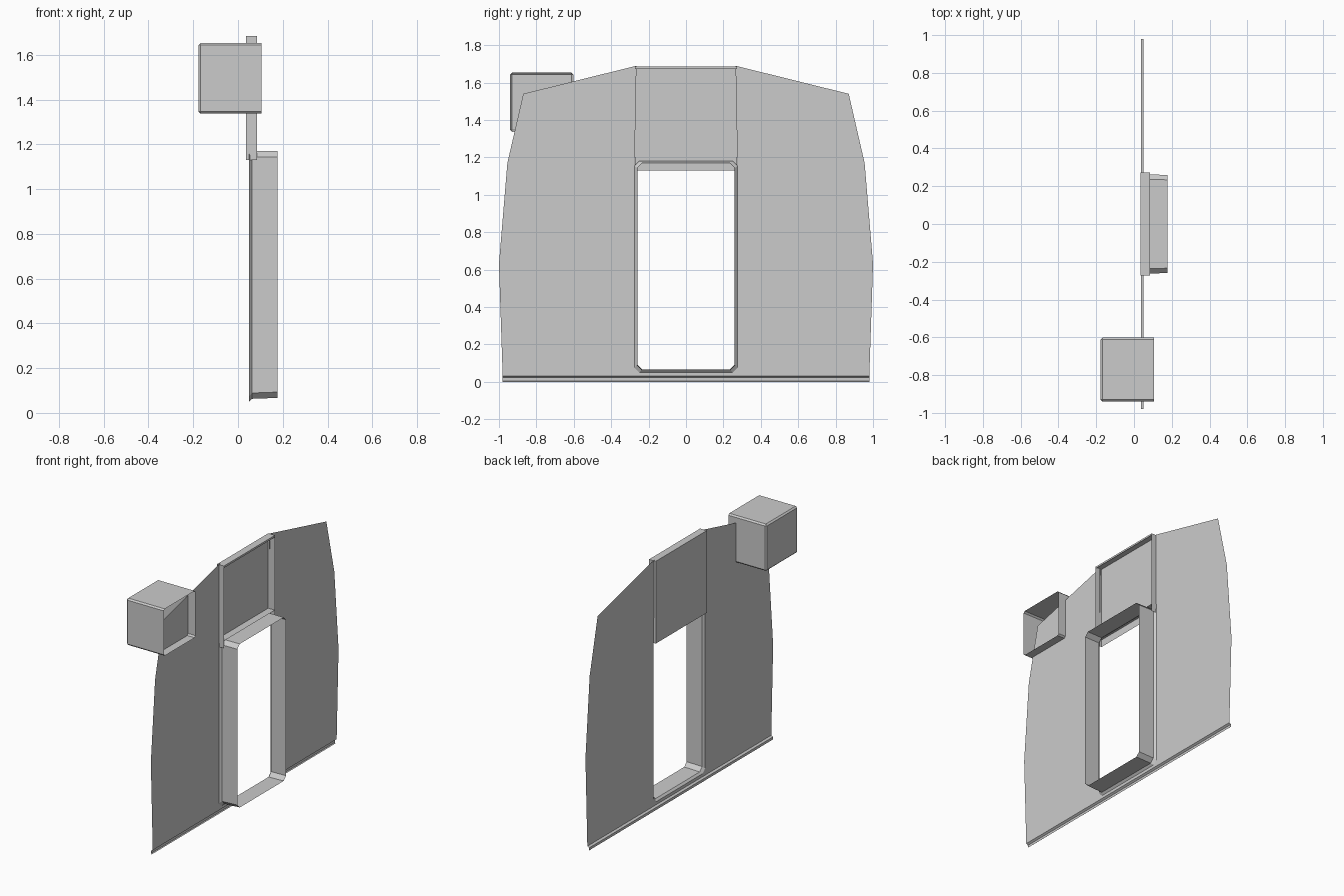
import bpy, bmesh

if "Cube" in bpy.data.objects:
    bpy.data.objects.remove(bpy.data.objects["Cube"])

WALL_X = 0.05


def make(name, verts, faces):
    mesh = bpy.data.meshes.new(name)
    mesh.from_pydata(verts, [], faces)
    mesh.update()
    obj = bpy.data.objects.new(name, mesh)
    bpy.context.collection.objects.link(obj)
    return obj


def door_ring(x, half, low, high, cut):
    """Chamfered rectangle in the yz plane."""
    right = [(half - cut, low), (half, low + cut), (half, high - cut), (half - cut, high)]
    left = [(-y, z) for y, z in reversed(right)]
    return [(x, y, z) for y, z in right + left]


def loft(name, rings, closed):
    n = len(rings[0])
    verts = [v for r in rings for v in r]
    faces = []
    for k in range(len(rings) - 1):
        for i in range(n if closed else n - 1):
            j = (i + 1) % n
            faces.append((k * n + i, k * n + j, (k + 1) * n + j, (k + 1) * n + i))
    return make(name, verts, faces)


# End wall: thin sheet with a slot for the doorway and upper panel
half = [(0.25, 0.05), (0.275, 0.075), (0.275, 1.15), (0.265, 1.69),
        (0.87, 1.54), (0.955, 1.17), (1.0, 0.63), (0.98, 0.03)]
wall = []
for s in (1, -1):
    pts = [(WALL_X, s * y, z) for y, z in half]
    mid = [(WALL_X, 0, 0.05), (WALL_X, 0, 0.03)]
    wall.append(mid[:1] + pts + mid[1:])
n = len(wall[0])
make("end_wall", wall[0] + wall[1],
     [tuple(range(n)), tuple(reversed(range(n, 2 * n)))])

# Bottom sill: small recessed strip under the wall
sill = [(WALL_X, 0.03), (0.037, 0.022), (0.037, 0.005), (0.043, 0)]
loft("bottom_sill", [[(x, y, z) for x, z in sill] for y in (-0.98, 0.98)], False)

# Door frame: bevelled collar running into a protruding tunnel
loft("door_frame", [door_ring(WALL_X, 0.275, 0.05, 1.18, 0.025),
                    door_ring(0.063, 0.262, 0.063, 1.17, 0.026),
                    door_ring(0.177, 0.26, 0.067, 1.17, 0.026)], True)

# Upper panel: shallow tray above the door, open to the front side
P0, P1, W = 0.035, 0.085, 0.272
panel = [(P0, -W, 1.13), (P0, W, 1.13), (P0, W, 1.685), (P0, -W, 1.685),
         (P1, -W, 1.13), (P1, W, 1.13), (P1, W, 1.685), (P1, -W, 1.685),
         (P0, -W, 1.18), (P0, W, 1.18), (P1, W, 1.18), (P1, -W, 1.18),
         (P1, -W, 1.672), (P1, W, 1.672)]
make("upper_panel", panel, [(0, 1, 9, 8), (8, 9, 2, 3), (3, 2, 6, 7),
                            (1, 5, 10, 9), (9, 10, 6, 2), (4, 0, 8, 11),
                            (11, 8, 3, 7), (8, 11, 10, 9), (7, 6, 13, 12)])

# Corner box: open towards +x, with slim chamfers
x0, x1, y0, y1, z0, z1 = -0.177, 0.105, -0.94, -0.602, 1.337, 1.653
bm = bmesh.new()
bmesh.ops.create_cube(bm, size=1)
for v in bm.verts:
    v.co = ((x0 + x1) / 2 + v.co.x * (x1 - x0),
            (y0 + y1) / 2 + v.co.y * (y1 - y0),
            (z0 + z1) / 2 + v.co.z * (z1 - z0))
front = [f for f in bm.faces if f.normal.x > 0.9]
bmesh.ops.delete(bm, geom=front, context='FACES')
edges = [e for e in bm.edges if not e.is_boundary]
bmesh.ops.bevel(bm, geom=edges, offset=0.01, segments=1, affect='EDGES')
mesh = bpy.data.meshes.new("corner_box")
bm.to_mesh(mesh)
bm.free()
bpy.context.collection.objects.link(bpy.data.objects.new("corner_box", mesh))
